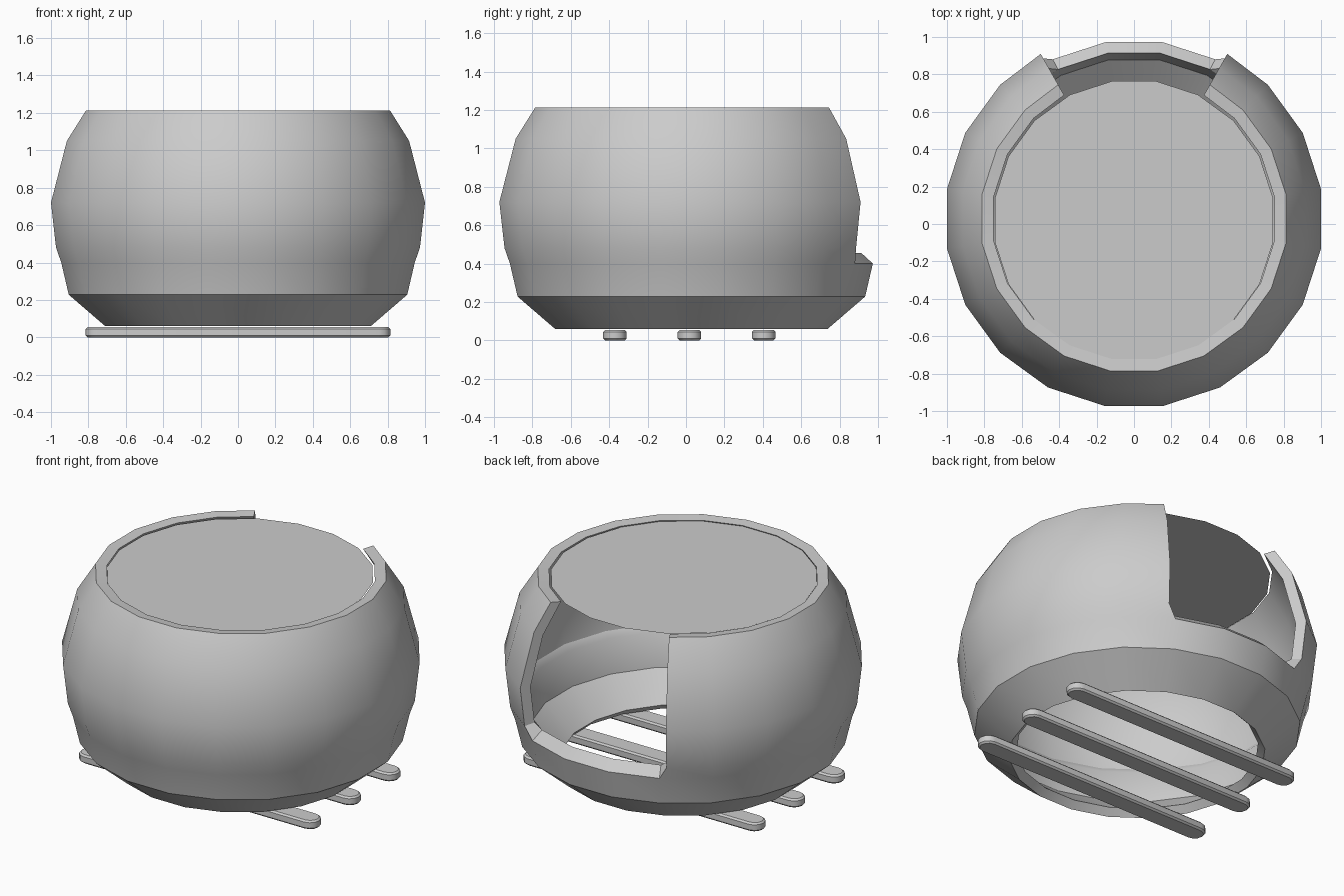
import bpy, bmesh
from math import sin, cos, radians, pi

if "Cube" in bpy.data.objects:
    bpy.data.objects.remove(bpy.data.objects["Cube"])

CY = 0.028           # centre of the bowl in y
N = 20               # sides around the bowl
K = cos(pi / N)      # apothem -> corner radius

# (apothem, z) profiles, bottom to top
OUTER = [(.71, .06), (.905, .228), (.945, .40), (.973, .48), (1.0, .72), (.915, 1.05), (.813, 1.213)]
INNER = [(.672, .10), (.85, .25), (.885, .455), (.912, .49), (.937, .715), (.86, 1.02), (.75, 1.205)]
LIP = 2              # profile row where the back opening starts


def new_object(name, bm):
    bmesh.ops.recalc_face_normals(bm, faces=bm.faces)
    me = bpy.data.meshes.new(name)
    bm.to_mesh(me)
    bm.free()
    ob = bpy.data.objects.new(name, me)
    bpy.context.collection.objects.link(ob)
    return ob


def smooth(ob, angle):
    bpy.ops.object.select_all(action='DESELECT')
    ob.select_set(True)
    bpy.context.view_layer.objects.active = ob
    bpy.ops.object.shade_smooth_by_angle(angle=radians(angle))


# Bowl shell: two walls with a three-panel opening at the back
bm = bmesh.new()


def wall(profile):
    grid = []
    for row, (a, z) in enumerate(profile):
        ring = []
        for c in range(N):
            t = -27 + 18 * c              # degrees from the back (+y)
            if row > LIP and c in (0, 3):  # opening sides sit slightly wider
                t += -2.5 if c == 0 else 2.5
            t = radians(t)
            hidden = row > LIP and c in (1, 2)
            ring.append(None if hidden else
                        bm.verts.new((a / K * sin(t), CY + a / K * cos(t), z)))
        grid.append(ring)
    for r in range(len(profile) - 1):
        for c in range(N):
            if r >= LIP and c < 3:
                continue
            d = (c + 1) % N
            bm.faces.new((grid[r][c], grid[r][d], grid[r + 1][d], grid[r + 1][c]))


wall(OUTER)
split = len(bm.verts)
wall(INNER)
bm.verts.ensure_lookup_table()
verts = list(bm.verts)
# join the edges of the two walls all around with rim faces
for e in [e for e in bm.edges if e.is_boundary]:
    a, b = e.verts
    i, j = verts.index(a), verts.index(b)
    if i < split and j < split:
        bm.faces.new((a, b, verts[j + split], verts[i + split]))
smooth(new_object("bowl_shell", bm), 30)

# Flat top plate set inside the rim
bm = bmesh.new()
bm.faces.new([bm.verts.new((.753 * sin(pi / N * (2 * i + 1)),
                            .02 + .753 * cos(pi / N * (2 * i + 1)), 1.2))
              for i in range(N)])
new_object("top_plate", bm)

# Three rounded base bars
for k, y in enumerate((-.37, .018, .405)):
    bm = bmesh.new()
    w, half, segs = .061, .815, 6
    pts = []
    for s in (1, -1):
        for i in range(segs + 1):
            t = -pi / 2 + pi * i / segs
            pts.append((s * (half - w + w * cos(t)), y + s * w * sin(t), 0))
    face = bm.faces.new([bm.verts.new(p) for p in pts])
    ext = bmesh.ops.extrude_face_region(bm, geom=[face])
    for v in ext["geom"]:
        if isinstance(v, bmesh.types.BMVert):
            v.co.z = .054
    bar = new_object(f"base_bar_{k + 1}", bm)
    bev = bar.modifiers.new("edge", 'BEVEL')
    bev.width, bev.segments, bev.limit_method = .01, 1, 'ANGLE'
    bev.angle_limit = radians(60)
    smooth(bar, 32)
